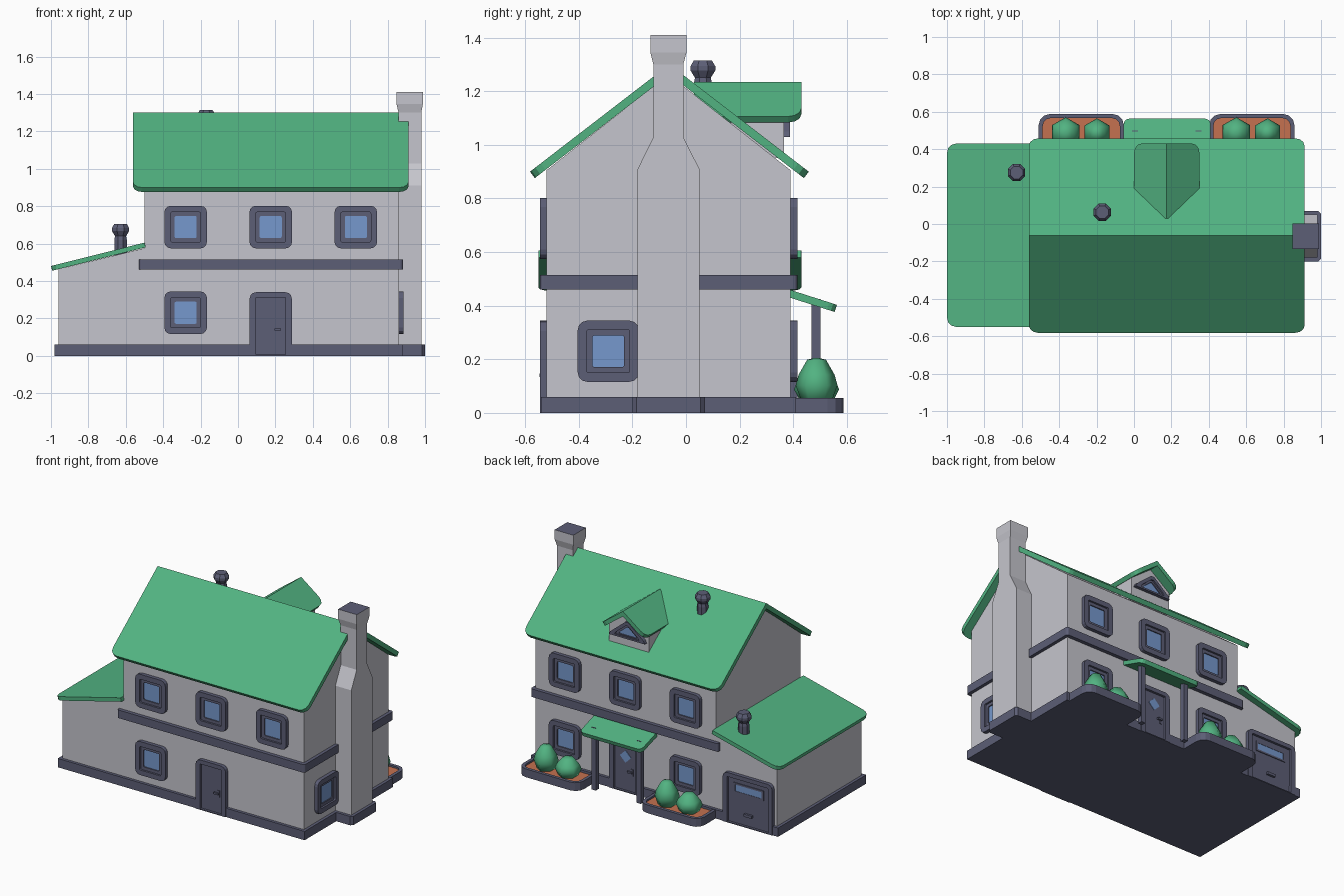
import bpy, bmesh, math
from mathutils import Vector

if "Cube" in bpy.data.objects:
    bpy.data.objects.remove(bpy.data.objects["Cube"])

def mat(name, r, g, b):
    m = bpy.data.materials.new(name)
    m.diffuse_color = (r, g, b, 1)
    m.use_nodes = True
    m.node_tree.nodes["Principled BSDF"].inputs["Base Color"].default_value = m.diffuse_color
    return m

WALL = mat("wall_grey", .56, .56, .61)
SLATE = mat("slate_trim", .107, .112, .181)
GREEN = mat("roof_green", .084, .45, .222)
GLASS = mat("window_blue", .18, .314, .61)
SOIL = mat("soil_orange", .56, .165, .08)

X, Y, Z = Vector((1, 0, 0)), Vector((0, 1, 0)), Vector((0, 0, 1))

def finish(name, bm, *mats):
    bmesh.ops.recalc_face_normals(bm, faces=bm.faces)
    me = bpy.data.meshes.new(name)
    bm.to_mesh(me)
    bm.free()
    for m in mats:
        me.materials.append(m)
    ob = bpy.data.objects.new(name, me)
    bpy.context.collection.objects.link(ob)
    return ob

def skin(name, loops, *mats, closed=False):
    """Join equal-length point loops; cap the ends, or close into a ring."""
    bm = bmesh.new()
    vs = [[bm.verts.new(p) for p in lp] for lp in loops]
    n = len(vs[0])
    pairs = list(zip(vs, vs[1:])) + ([(vs[-1], vs[0])] if closed else [])
    for a, b in pairs:
        for i in range(n):
            j = (i + 1) % n
            bm.faces.new((a[i], a[j], b[j], b[i]))
    if not closed:
        bm.faces.new(vs[0])
        bm.faces.new(vs[-1])
    return finish(name, bm, *mats)

def place(frame, pts, d):
    o, u, v = (Vector(k) for k in frame)
    n = u.cross(v)
    return [o + u * a + v * b + n * d for a, b in pts]

def plate(name, frame, pts, d0, d1, m):
    return skin(name, [place(frame, pts, d0), place(frame, pts, d1)], m)

def ring(name, frame, outer, inner, d0, d1, m):
    loops = [place(frame, p, d) for p, d in
             ((outer, d0), (outer, d1), (inner, d1), (inner, d0))]
    return skin(name, loops, m, closed=True)

def rrect(x0, x1, y0, y1, r_low=.001, r_high=.001):
    """Rectangle with rounded low-y and high-y corners."""
    pts = []
    for cx, cy, sx, sy, a0 in ((x1, y1, -1, -1, 0), (x0, y1, 1, -1, 90),
                               (x0, y0, 1, 1, 180), (x1, y0, -1, 1, 270)):
        r = r_high if sy < 0 else r_low
        for k in range(4):
            a = math.radians(a0 + 30 * k)
            pts.append((cx + sx * r + r * math.cos(a), cy + sy * r + r * math.sin(a)))
    return pts

def box(name, x0, x1, y0, y1, z0, z1, m):
    return plate(name, ((0, 0, 0), X, Y), [(x0, y0), (x1, y0), (x1, y1), (x0, y1)], z0, z1, m)

def lathe(name, x, y, prof, n, m, phase=0.0):
    loops = [[(x + r * math.cos(phase + 2 * math.pi * i / n),
               y + r * math.sin(phase + 2 * math.pi * i / n), z) for i in range(n)]
             for r, z in prof]
    return skin(name, loops, m)

# Walls
plate("main_walls", ((0, 0, 0), Y, Z),
      [(-.52, .01), (.39, .01), (.39, .905), (-.065, 1.262), (-.52, .905)], -.5, .86, WALL)
plate("garage_walls", ((0, .39, 0), X, Z),
      [(-.96, .01), (-.49, .01), (-.49, .578), (-.96, .463)], 0, .91, WALL)

# Foundation skirt, notched at the three doors, bulging round the chimney
skirt = [(-.98, -.54), (.095, -.54), (.095, -.52), (.26, -.52), (.26, -.54), (.88, -.54),
         (.88, -.20), (.985, -.20), (1, -.185), (1, .055), (.985, .07), (.88, .07), (.88, .41),
         (.255, .41), (.255, .39), (.095, .39), (.095, .41),
         (-.60, .41), (-.60, .39), (-.905, .39), (-.905, .41), (-.98, .41)]
plate("foundation", ((0, 0, 0), X, Y), skirt, 0, .06, SLATE)
# Belt between storeys
plate("belt_course", ((0, 0, 0), X, Y), rrect(-.53, .882, -.545, .415, .015, .015), .46, .515, SLATE)

# Roof slabs
def roof(name, o, u, v, a0, a1, run, slope, thick, r=.05, one_corner=0):
    v = (v - Z * slope).normalized()
    length = run * math.sqrt(1 + slope * slope)
    pts = rrect(a0, a1, 0, length, .001, r)
    if one_corner:   # keep only the corner at the outer end square on one side
        mid = (a0 + a1) / 2
        pts = [p if (p[0] - mid) * one_corner > 0 else (a0 if one_corner > 0 else a1, p[1]) for p in pts]
    plate(name, (o, u, v), pts, -thick, 0, GREEN)

roof("main_roof_front", (0, -.062, 1.30), -X, -Y, -.912, .562, .52, .77, .03)
roof("main_roof_back", (0, -.062, 1.30), X, Y, -.562, .912, .52, .77, .03)
roof("garage_roof", (-.5, 0, .605), Y, -X, -.55, .43, .50, .25, .026)
roof("porch_roof", (0, .385, .46), X, Y, -.055, .41, .178, .32, .028, .03)
for s, nm in ((-1, "left"), (1, "right")):
    a0, a1 = (.03, .43) if s < 0 else (-.43, -.03)
    roof("dormer_roof_" + nm, (.175, 0, 1.235), Y * -s, X * s, a0, a1, .175, .74, .028, .05)

# Dormer wall and triangular window
plate("dormer_wall", ((.175, .365, 0), -X, Z),
      [(-.15, .95), (.15, .95), (.15, 1.092), (0, 1.203), (-.15, 1.092)], -.26, 0, WALL)
def tri(s):
    return [(-.135 * s, -.036 * s), (.135 * s, -.036 * s), (.125 * s, -.015 * s),
            (.012 * s, .078 * s), (-.012 * s, .078 * s), (-.125 * s, -.015 * s)]
gable = ((.175, .365, 1.065), -X, Z)
ring("dormer_window_frame", gable, tri(1), tri(.68), 0, .022, SLATE)
ring("dormer_window_sash", gable, tri(.68), tri(.5), 0, .012, SLATE)
plate("dormer_glass", gable, tri(.5), 0, .005, GLASS)

# Windows
def front(x, z): return ((x, -.52, z), X, Z)
def back(x, z): return ((x, .39, z), -X, Z)

def sq(h, r):
    return rrect(-h, h, -h, h, r, r)

def window(name, frame):
    ring(name + "_frame", frame, sq(.114, .035), sq(.08, .008), -.005, .025, SLATE)
    ring(name + "_sash", frame, sq(.081, .008), sq(.059, .008), -.005, .012, SLATE)
    plate(name + "_glass", frame, sq(.06, .008), -.003, .005, GLASS)

for i, x in enumerate((-.28, .175, .63)):
    window(f"front_upper_window_{i}", front(x, .688))
    window(f"back_upper_window_{i}", back(x, .688))
window("front_lower_window", front(-.28, .23))
window("back_lower_window_0", back(-.28, .23))
window("back_lower_window_1", back(.63, .23))
window("side_window", ((.86, -.29, .23), Y, Z))

# Doors
def door(name, frame, w):
    ring(name + "_frame", frame, rrect(-w, w, 0, .34, .001, .035),
         rrect(-w + .033, w - .033, .006, .312, .001, .004), -.005, .025, SLATE)
    plate(name + "_leaf", frame, rrect(-w + .032, w - .032, .004, .314), -.005, .009, SLATE)

def handle(name, frame):
    plate(name + "_plate", frame, rrect(.042, .06, .115, .16), .008, .014, SLATE)
    plate(name + "_lever", frame, rrect(.02, .056, .134, .146), .014, .026, SLATE)

door("front_door", front(.175, 0), .113)
handle("front_handle", front(.175, 0))
door("back_door", back(.175, 0), .113)
handle("back_handle", back(.175, 0))
plate("back_door_glass", back(.175, .235), [(0, -.042), (.042, 0), (0, .042), (-.042, 0)], .008, .012, GLASS)
door("garage_door", back(-.753, 0), .187)
ring("garage_slit_frame", back(-.753, .245), rrect(-.115, .115, -.034, .034),
     rrect(-.1, .1, -.022, .022), .008, .014, SLATE)
plate("garage_slit_glass", back(-.753, .245), rrect(-.1, .1, -.022, .022), .008, .012, GLASS)
plate("garage_handle", back(-.753, .08), rrect(-.03, .03, -.009, .009), .008, .024, SLATE)

# Chimney, slate on top
def sect(x0, x1, y0, y1, z):
    return [(x0, y0, z), (x1, y0, z), (x1, y1, z), (x0, y1, z)]
low, neck, cap = (.85, .98, -.18, .05), (.858, .98, -.122, -.01), (.848, .988, -.133, .002)
ch = skin("chimney", [sect(*low, .01), sect(*low, .91), sect(*neck, 1.028), sect(*neck, 1.30),
                      sect(*cap, 1.345), sect(*cap, 1.41)], WALL, SLATE)
for p in ch.data.polygons:
    if p.normal.z > .9:
        p.material_index = 1

# Vent pipes
for nm, x, y, top in (("garage_vent", -.628, .275, .705), ("roof_vent", -.17, .063, 1.315)):
    lathe(nm, x, y, [(.036, top - .19), (.036, top - .085), (.032, top - .065), (.05, top - .038),
                     (.05, top - .022), (.036, top)], 8, SLATE, math.pi / 8)

# Porch posts
for nm, x in (("left", .345), ("right", .005)):
    box("porch_post_" + nm, x - .016, x + .016, .469, .501, 0, .425, SLATE)

# Planters with bushes
for i, x0 in enumerate((-.51, .402)):
    x1 = x0 + .456
    flat = ((0, 0, 0), X, Y)
    ring(f"planter_{i}", flat, rrect(x0, x1, .385, .588, .001, .06),
         rrect(x0 + .022, x1 - .022, .387, .566, .001, .042), 0, .056, SLATE)
    plate(f"soil_{i}", flat, rrect(x0 + .02, x1 - .02, .386, .568, .001, .042), .004, .044, SOIL)
    plate(f"planter_floor_{i}", flat, rrect(x0 + .02, x1 - .02, .386, .568, .001, .042), 0, .004, SLATE)
    for k, (dx, r, h) in enumerate(((.145, .084, .125), (.312, .078, .165))):
        b = lathe(f"bush_{i}_{k}", x0 + dx, .487,
                  [(r * .68, .035), (r, .04 + h * .38), (r * .86, .04 + h * .62), (r * .45, .04 + h * .96),
                   (r * .1, .04 + h)], 6, GREEN, math.pi / 6)
        for p in b.data.polygons:
            p.use_smooth = True
